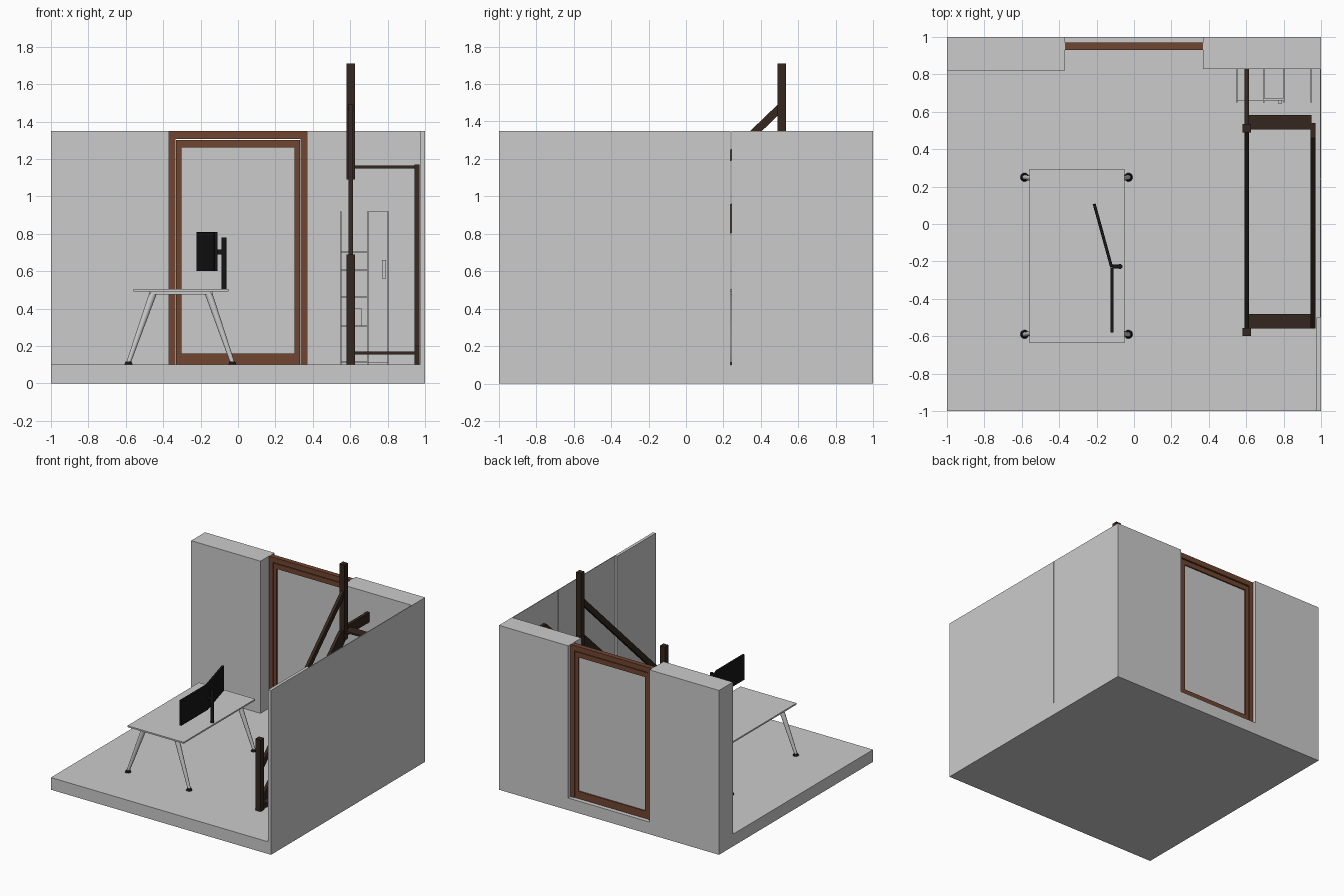
import bpy, bmesh, math
from mathutils import Vector

if "Cube" in bpy.data.objects:
    bpy.data.objects.remove(bpy.data.objects["Cube"])


def material(name, rgb):
    m = bpy.data.materials.new(name)
    m.diffuse_color = (*rgb, 1)
    m.use_nodes = True
    m.node_tree.nodes["Principled BSDF"].inputs["Base Color"].default_value = m.diffuse_color
    return m


BROWN = material("brown_wood", (0.16, 0.06, 0.03))
DARK = material("dark_wood", (0.035, 0.02, 0.013))
BLACK = material("black_plastic", (0.008, 0.008, 0.009))


def finish(name, bm, mat=None):
    bmesh.ops.recalc_face_normals(bm, faces=bm.faces)
    me = bpy.data.meshes.new(name)
    bm.to_mesh(me)
    bm.free()
    ob = bpy.data.objects.new(name, me)
    bpy.context.collection.objects.link(ob)
    if mat:
        me.materials.append(mat)
    return ob


def box(name, x, y, z, mat=None):
    bm = bmesh.new()
    bmesh.ops.create_cube(bm, size=1)
    for v in bm.verts:
        for i, (a, b) in enumerate((x, y, z)):
            v.co[i] = a if v.co[i] < 0 else b
    return finish(name, bm, mat)


def side_profile(name, pts, x0, x1, mat):
    """Extrude a (y, z) outline from x0 to x1."""
    bm = bmesh.new()
    f = bm.faces.new([bm.verts.new((x0, y, z)) for y, z in pts])
    new = bmesh.ops.extrude_face_region(bm, geom=[f])["geom"]
    bmesh.ops.translate(bm, vec=(x1 - x0, 0, 0),
                        verts=[g for g in new if isinstance(g, bmesh.types.BMVert)])
    return finish(name, bm, mat)


def rod(name, a, b, r0, r1, mat=None, sides=20):
    a, b = Vector(a), Vector(b)
    bm = bmesh.new()
    bmesh.ops.create_cone(bm, cap_ends=True, segments=sides, radius1=r0,
                          radius2=r1, depth=(b - a).length)
    ob = finish(name, bm, mat)
    ob.location = (a + b) / 2
    ob.rotation_euler = (b - a).to_track_quat("Z", "Y").to_euler()
    for p in ob.data.polygons:
        p.use_smooth = len(p.vertices) == 4
    return ob


# Floor and walls
box("floor", (-1, 1), (-1, 1), (0, 0.1))
box("back_wall_left", (-1, -0.37), (0.82, 1), (0.1, 1.35))
box("back_wall_right", (0.37, 1), (0.83, 1), (0.1, 1.35))
box("side_wall_front", (0.975, 1), (-1, -0.5), (0.1, 1.35))
box("side_wall_middle", (0.994, 1), (-0.5, 0.237), (0.1, 1.35))
box("side_wall_back", (0.994, 1), (0.242, 0.83), (0.1, 1.35))

# Door frame, door leaf and pane
box("door_frame_top", (-0.37, 0.37), (0.93, 0.97), (1.307, 1.35), BROWN)
box("door_leaf_top", (-0.332, 0.332), (0.935, 0.965), (1.26, 1.3), BROWN)
box("door_leaf_bottom", (-0.332, 0.332), (0.935, 0.965), (0.1, 0.16), BROWN)
for side, s in (("left", -1), ("right", 1)):
    box("door_frame_" + side, sorted((s * 0.335, s * 0.37)), (0.93, 0.97), (0.1, 1.31), BROWN)
    box("door_leaf_" + side, sorted((s * 0.303, s * 0.332)), (0.935, 0.965), (0.16, 1.26), BROWN)
box("door_pane", (-0.303, 0.303), (0.946, 0.954), (0.16, 1.26))

# Stair posts
box("stair_post_bottom", (0.58, 0.625), (-0.6, -0.555), (0.1, 0.69), DARK)
box("stair_post_top", (0.58, 0.625), (0.49, 0.535), (1.09, 1.71), DARK)

# Sloping handrail and stringers
side_profile("handrail", [(-0.56, 0.42), (-0.56, 0.48), (0.495, 1.495), (0.495, 1.435)],
             0.59, 0.615, DARK)
stringer = [(-0.56, 0.1), (-0.56, 0.2), (0.46, 1.17), (0.54, 1.17), (0.54, 1.1), (-0.47, 0.1)]
side_profile("stringer_inner", stringer, 0.59, 0.615, DARK)
side_profile("stringer_wall", stringer, 0.945, 0.97, DARK)
box("landing_beam", (0.59, 0.615), (0.53, 0.83), (1.11, 1.19), DARK)

# First and last treads
box("tread_bottom", (0.615, 0.95), (-0.56, -0.48), (0.155, 0.17), DARK)
box("tread_top", (0.615, 0.95), (0.505, 0.583), (1.148, 1.164), DARK)

# Shelf unit under the stairs
for i, x in enumerate((0.545, 0.69, 0.8, 0.945)):
    box(f"shelf_upright_{i}", (x, x + 0.008), (0.65, 0.83), (0.1, 0.92))
for i, z in enumerate((0.11, 0.3, 0.46, 0.6, 0.7)):
    box(f"shelf_board_{i}", (0.553, 0.69), (0.66, 0.83), (z, z + 0.008))
box("shelf_books", (0.6, 0.66), (0.69, 0.78), (0.308, 0.4))
box("cabinet_door", (0.698, 0.8), (0.66, 0.67), (0.11, 0.92))
box("cabinet_handle", (0.77, 0.79), (0.645, 0.66), (0.56, 0.66))

# Desk
box("desk_top", (-0.56, -0.05), (-0.635, 0.295), (0.492, 0.504))
for end, y in (("front", -0.59), ("back", 0.25)):
    inward = 0.02 if y < 0 else -0.02
    box(f"desk_rail_{end}", (-0.475, -0.135), (y + inward - 0.015, y + inward + 0.015), (0.475, 0.492))
    for side, xf, xt in (("left", -0.585, -0.455), ("right", -0.03, -0.157)):
        rod(f"desk_leg_{end}_{side}", (xf, y, 0.112), (xt, y + inward, 0.48), 0.012, 0.02)
        rod(f"desk_foot_{end}_{side}", (xf, y, 0.1), (xf, y, 0.116), 0.023, 0.015, BLACK)

# Twin screens on a pole
rod("screen_pole", (-0.075, -0.227, 0.5), (-0.075, -0.227, 0.78), 0.013, 0.013, BLACK)
box("screen_arm", (-0.115, -0.07), (-0.237, -0.217), (0.69, 0.715), BLACK)
for name, (x0, y0), (x1, y1) in (("front", (-0.118, -0.58), (-0.118, -0.232)),
                                 ("back", (-0.12, -0.23), (-0.213, 0.108))):
    d = Vector((x1 - x0, y1 - y0))
    h = d.length / 2
    ob = box("screen_" + name, (-0.008, 0.008), (-h, h), (-0.103, 0.103), BLACK)
    # recessed display with a thin bezel, facing the seat
    bm = bmesh.new()
    bm.from_mesh(ob.data)
    face = min(bm.faces, key=lambda f: f.calc_center_median().x)
    bmesh.ops.inset_region(bm, faces=[face], thickness=0.007, depth=0)
    bmesh.ops.translate(bm, vec=(0.003, 0, 0), verts=face.verts)
    bm.to_mesh(ob.data)
    bm.free()
    ob.location = ((x0 + x1) / 2, (y0 + y1) / 2, 0.705)
    ob.rotation_euler.z = math.atan2(d.y, d.x) - math.pi / 2
